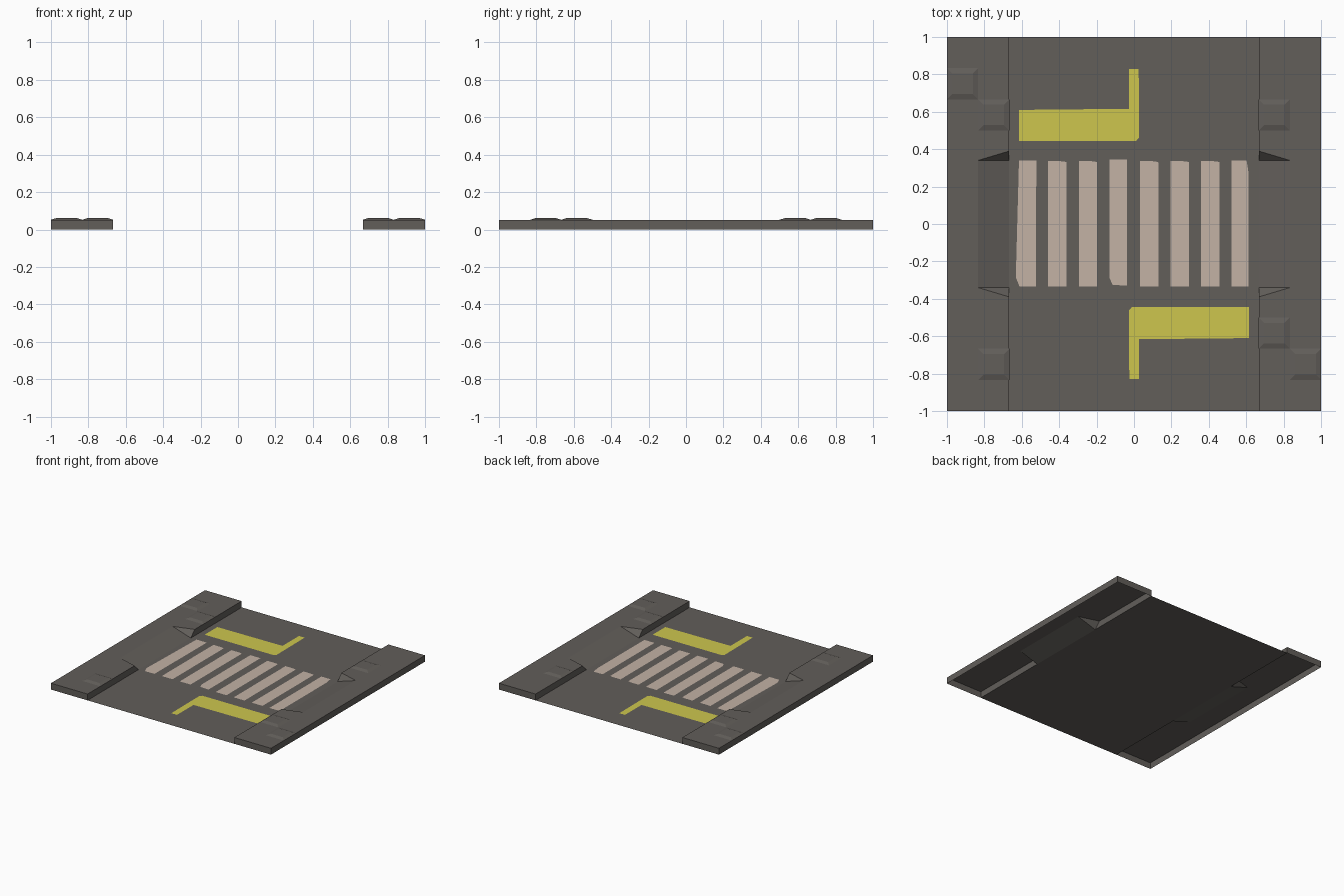
import bpy, bmesh

if "Cube" in bpy.data.objects:
    bpy.data.objects.remove(bpy.data.objects["Cube"])


def material(name, rgb):
    m = bpy.data.materials.new(name)
    m.diffuse_color = (*rgb, 1)
    m.use_nodes = True
    m.node_tree.nodes["Principled BSDF"].inputs["Base Color"].default_value = m.diffuse_color
    return m


ASPHALT = material("dark asphalt grey", (0.122, 0.112, 0.102))
YELLOW = material("faded yellow paint", (0.610, 0.565, 0.076))
WHITE = material("worn white paint", (0.546, 0.445, 0.376))


def build(name, faces, mat):
    """Mesh from polygons given as point lists, welded, top faces pointing up."""
    bm = bmesh.new()
    for pts in faces:
        bm.faces.new([bm.verts.new(p) for p in pts])
    bmesh.ops.remove_doubles(bm, verts=bm.verts[:], dist=1e-5)
    bmesh.ops.recalc_face_normals(bm, faces=bm.faces[:])
    top = max(bm.faces, key=lambda f: abs(f.normal.z) * f.calc_area())
    if top.normal.z < 0:
        bmesh.ops.reverse_faces(bm, faces=bm.faces[:])
    me = bpy.data.meshes.new(name)
    bm.to_mesh(me)
    bm.free()
    me.materials.append(mat)
    ob = bpy.data.objects.new(name, me)
    bpy.context.collection.objects.link(ob)
    return ob


def flat(pts, z):
    return [(x, y, z) for x, y in pts]


CURB, MID, H = 0.667, 0.833, 0.052
RAMP, FLARE = 0.34, 0.39

# road surface
build("road", [flat([(-CURB, -1), (CURB, -1), (CURB, 1), (-CURB, 1)], 0)], ASPHALT)

# hollow sidewalk with a dropped kerb ramp, mirrored to the other side
faces = [
    flat([(MID, -RAMP), (1, -RAMP), (1, RAMP), (MID, RAMP)], H),
    [(CURB, -RAMP, 0), (MID, -RAMP, H), (MID, RAMP, H), (CURB, RAMP, 0)],
    [(1, -1, 0), (1, 1, 0), (1, 1, H), (1, RAMP, H), (1, -RAMP, H), (1, -1, H)],
]
for s in (-1, 1):
    r, f = s * RAMP, s * FLARE
    faces += [
        flat([(MID, r), (1, r), (1, s), (CURB, s), (CURB, f)], H),        # flat top
        [(MID, r, H), (CURB, f, H), (CURB, r, 0)],                        # ramp flare
        [(CURB, r, 0), (CURB, f, H), (CURB, s, H), (CURB, s, 0)],         # kerb face
        [(CURB, s, 0), (CURB, s, H), (1, s, H), (1, s, 0)],               # end wall
    ]
walk = build("sidewalks", faces, ASPHALT)
walk.modifiers.new("mirror", 'MIRROR').use_axis[0] = True

# raised paving slabs with bevelled rims
T, B = 1 / 6, 0.028
for i, (x, y) in enumerate([(-1, 4 * T), (-5 * T, 3 * T), (-5 * T, -5 * T),
                            (4 * T, 3 * T), (4 * T, -4 * T), (5 * T, -5 * T)]):
    base = flat([(x, y), (x + T, y), (x + T, y + T), (x, y + T)], H)
    top = flat([(x + B, y + B), (x + T - B, y + B),
                (x + T - B, y + T - B), (x + B, y + T - B)], H + 0.009)
    sides = [[base[k], base[(k + 1) % 4], top[(k + 1) % 4], top[k]] for k in range(4)]
    build(f"raised_slab_{i + 1}", [top] + sides, ASPHALT)

# crossing stripes, some with worn corners
Z = 0.0015
worn = {
    0: [(-0.632, -0.285), (-0.612, -0.335), (-0.525, -0.335), (-0.522, 0.34), (-0.615, 0.34)],
    3: [(-0.130, -0.29), (-0.115, -0.325), (-0.037, -0.33), (-0.037, 0.345), (-0.130, 0.345)],
    7: [(0.520, -0.335), (0.613, -0.335), (0.613, 0.27), (0.602, 0.34), (0.520, 0.34)],
}
stripes = []
for i in range(8):
    c, w = -0.573 + 0.1635 * i, 0.049
    box = [(c - w, -0.335), (c + w, -0.335), (c + w, 0.33), (c + w - 0.015, 0.335), (c - w, 0.338)]
    stripes.append(flat(worn.get(i, box), Z))
build("crossing_stripes", stripes, WHITE)

# yellow stop lines with centre line, one per direction (half-turn copies)
stop = [(-0.615, 0.445), (0.012, 0.445), (0.028, 0.462), (0.025, 0.83),
        (-0.027, 0.83), (-0.027, 0.616), (-0.615, 0.61)]
for name, s in (("back_stop_line", 1), ("front_stop_line", -1)):
    build(name, [flat([(s * x, s * y) for x, y in stop], Z)], YELLOW)
